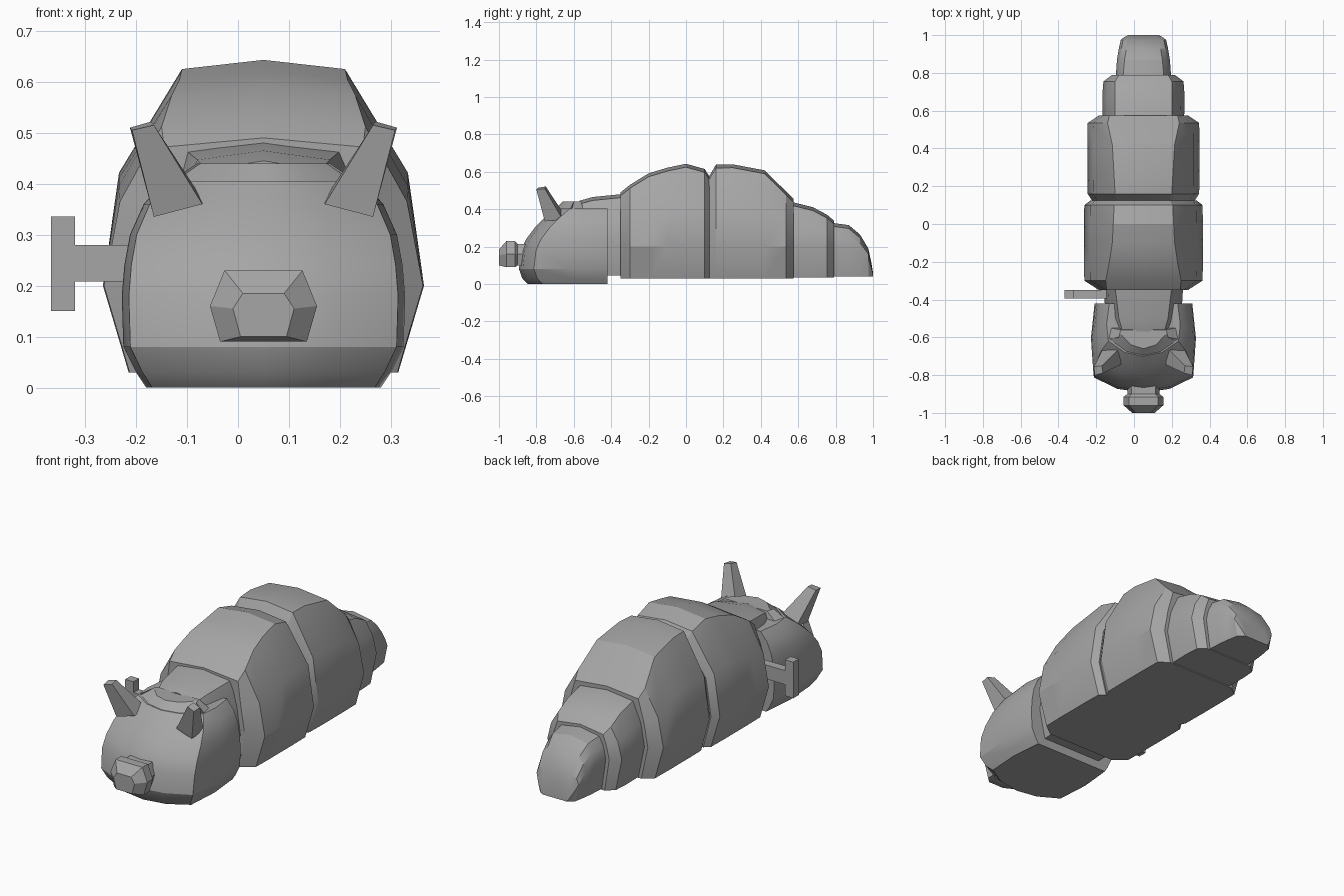
import bpy, bmesh, math

CX = 0.05  # the body axis; the side key balances the overall width

grey = bpy.data.materials.new("mid_grey")
grey.diffuse_color = (0.38, 0.38, 0.38, 1)


def loft(name, rings, smooth=True, closed_ends=True):
    """Skin a list of equal-length point rings and cap both ends."""
    bm = bmesh.new()
    rows = [[bm.verts.new(p) for p in ring] for ring in rings]
    n = len(rows[0])
    for a, b in zip(rows, rows[1:]):
        for i in range(n):
            j = (i + 1) % n
            bm.faces.new((a[i], a[j], b[j], b[i]))
    bm.faces.new(rows[0])
    bm.faces.new(rows[-1])
    bmesh.ops.recalc_face_normals(bm, faces=bm.faces)
    mesh = bpy.data.meshes.new(name)
    bm.to_mesh(mesh)
    bm.free()
    mesh.materials.append(grey)
    ob = bpy.data.objects.new(name, mesh)
    bpy.context.collection.objects.link(ob)
    if smooth:
        bpy.ops.object.select_all(action='DESELECT')
        ob.select_set(True)
        bpy.context.view_layer.objects.active = ob
        bpy.ops.object.shade_smooth_by_angle(angle=math.radians(25))
    return ob


def arch(y, w, c, top, bottom=0.03):
    """Arched section: w = half width, c = half width of the roof."""
    mid = min(0.2, bottom + 0.6 * (top - bottom))
    half = [(0.84 * w, bottom), (w, mid),
            (max(0.9 * w, c), mid + 0.5 * (top - mid)),
            (c, top - 0.018)]
    pts = half + [(0, top)] + [(-x, z) for x, z in reversed(half)]
    return [(CX + x, y, z) for x, z in pts]


def segment(name, rows, bottom=0.03):
    return loft(name, [arch(*r, bottom=bottom) for r in rows])


def box(name, x0, x1, y0, y1, z0, z1):
    ring = lambda z: [(x0, y0, z), (x1, y0, z), (x1, y1, z), (x0, y1, z)]
    return loft(name, [ring(z0), ring(z1)], smooth=False)


# Body segments, from neck to tail: (y, half width, roof half width, top)
segment("neck", [(-0.57, 0.19, 0.11, 0.445), (-0.50, 0.20, 0.13, 0.465),
                 (-0.25, 0.215, 0.16, 0.49)], 0.045)
segment("front_body", [
    (-0.35, 0.235, 0.195, 0.49), (-0.30, 0.313, 0.20, 0.53),
    (-0.20, 0.315, 0.18, 0.592), (-0.10, 0.315, 0.165, 0.622),
    (0.00, 0.315, 0.16, 0.643), (0.10, 0.313, 0.155, 0.615),
    (0.125, 0.28, 0.14, 0.575)])
segment("rear_body", [
    (0.12, 0.27, 0.14, 0.57), (0.16, 0.295, 0.15, 0.638),
    (0.25, 0.297, 0.155, 0.64), (0.42, 0.297, 0.165, 0.608),
    (0.535, 0.295, 0.19, 0.495), (0.575, 0.235, 0.18, 0.455)])
segment("hip", [
    (0.50, 0.215, 0.15, 0.445), (0.58, 0.216, 0.15, 0.435),
    (0.68, 0.218, 0.15, 0.41), (0.755, 0.212, 0.15, 0.37),
    (0.79, 0.165, 0.13, 0.34)], 0.035)
segment("tail", [
    (0.76, 0.148, 0.11, 0.33), (0.87, 0.14, 0.10, 0.315),
    (0.93, 0.13, 0.09, 0.265), (0.975, 0.12, 0.08, 0.19),
    (0.99, 0.10, 0.07, 0.12), (1.0, 0.08, 0.06, 0.06)], 0.04)


# Head: stacked footprints (z, half width, front y)
def footprint(z, w, yf, back=-0.42):
    half = [(0.93 * w, back), (w, 0.6 * back + 0.4 * yf),
            (0.95 * w, yf + 0.08), (0.5 * w, yf + 0.02)]
    pts = half + [(0, yf)] + [(-x, y) for x, y in reversed(half)]
    return [(CX + x, y, z) for x, y in pts]


loft("head", [footprint(*r) for r in [
    (0.0, 0.23, -0.845), (0.03, 0.25, -0.875), (0.08, 0.275, -0.893),
    (0.18, 0.278, -0.882), (0.24, 0.273, -0.855), (0.30, 0.262, -0.81),
    (0.36, 0.235, -0.75), (0.405, 0.195, -0.70)]])
loft("forehead", [footprint(0.40, 0.19, -0.70, -0.55),
                  footprint(0.44, 0.13, -0.66, -0.56)])


# Snout: six-sided, widest just behind its tip
def hexagon(y, flat, wide, z0, zm, z1):
    pts = [(flat, z0), (wide, zm), (0.9 * flat, z1)]
    pts += [(-x, z) for x, z in reversed(pts)]
    return [(CX + x, y, z) for x, z in pts]


loft("snout", [hexagon(-0.84, 0.07, 0.085, 0.095, 0.16, 0.215),
               hexagon(-0.90, 0.07, 0.085, 0.10, 0.16, 0.215),
               hexagon(-0.915, 0.085, 0.105, 0.09, 0.16, 0.23),
               hexagon(-0.96, 0.085, 0.105, 0.09, 0.16, 0.23),
               hexagon(-1.0, 0.045, 0.06, 0.10, 0.155, 0.185)], smooth=False)

# Ears: tapered four-sided horns, mirrored about the body axis
for side, name in ((-1, "left_ear"), (1, "right_ear")):
    base = [(0.12, -0.745, 0.36), (0.215, -0.755, 0.335),
            (0.215, -0.66, 0.345), (0.12, -0.65, 0.37)]
    tip = [(0.215, -0.79, 0.515), (0.258, -0.80, 0.505),
           (0.262, -0.755, 0.51), (0.22, -0.75, 0.522)]
    loft(name, [[(CX + side * x, y, z) for x, y, z in r]
                for r in (base, tip)], smooth=False)

# Winding key on the left side
box("key_arm", -0.325, -0.10, -0.395, -0.35, 0.208, 0.28)
box("key_handle", -0.367, -0.32, -0.395, -0.35, 0.15, 0.336)
